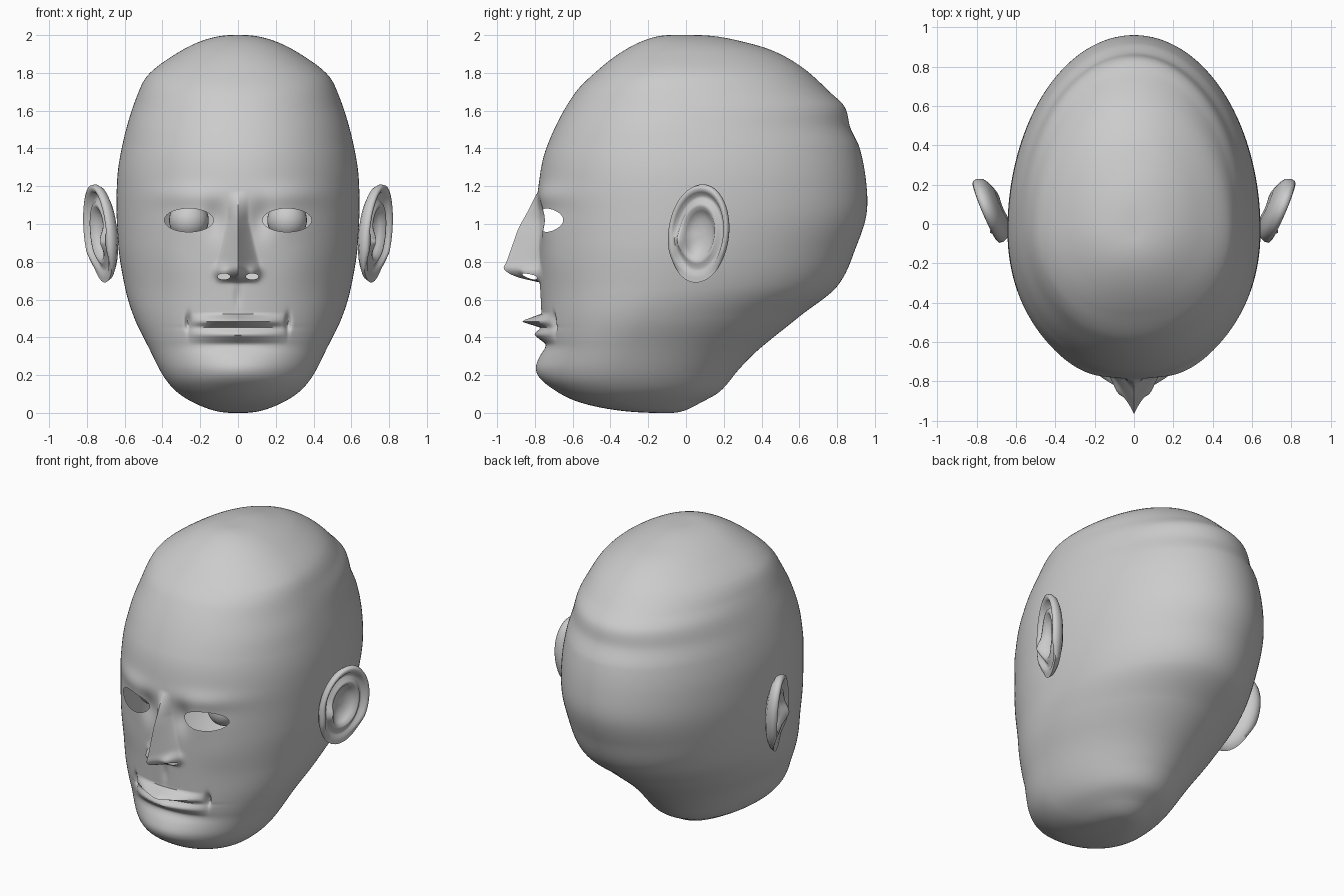
import bpy, bmesh
from math import acos, cos, sin, pi, exp, hypot, radians

if "Cube" in bpy.data.objects:
    bpy.data.objects.remove(bpy.data.objects["Cube"])

grey = bpy.data.materials.new("plain grey")
grey.use_nodes = True
grey.diffuse_color = (0.6, 0.6, 0.6, 1)
grey.node_tree.nodes["Principled BSDF"].inputs["Base Color"].default_value = (0.6, 0.6, 0.6, 1)

# Profiles of the skull: (height, value)
FRONT = [(0, -.15), (.03, -.46), (.075, -.61), (.15, -.71), (.23, -.745), (.34, -.755),
         (.6, -.77), (.8, -.78), (1.0, -.785), (1.2, -.78), (1.4, -.74), (1.69, -.59), (1.82, -.46),
         (1.96, -.25), (2, -.08)]
BACK = [(0, -.08), (.05, .07), (.11, .175), (.23, .28), (.34, .39), (.51, .6), (.67, .8), (.89, .905),
        (1.05, .955), (1.21, .955), (1.4, .92), (1.51, .87), (1.62, .84), (1.7, .76), (1.84, .6),
        (1.925, .44), (1.97, .28), (2, .05)]
WIDTH = [(0, .03), (.03, .18), (.1, .31), (.18, .385), (.34, .47), (.5, .548), (.65, .595), (.9, .635),
         (1.23, .64), (1.45, .605), (1.69, .53), (1.79, .475), (1.9, .33), (1.98, .16), (2, .03)]
NOSE = [(.69, 0), (.72, .12), (.76, .185), (.8, .17), (.89, .135), (.98, .1), (1.08, .045), (1.17, 0)]
# Openings in the face: (x, z, half width, half height)
HOLES = [(.26, 1.02, .13, .062), (.075, .722, .034, .016)]


def clamp(v, lo, hi):
    return max(lo, min(hi, v))


def angle(z):
    return acos(clamp(1 - z, -1, 1))


def curve(keys, z):
    """Smooth interpolation through the keys, spaced by polar angle."""
    pts = [(angle(a), b) for a, b in keys]
    t = clamp(angle(z), pts[0][0], pts[-1][0])
    i = max(k for k in range(len(pts) - 1) if pts[k][0] <= t)

    def slope(k):
        a, b = pts[max(k - 1, 0)], pts[min(k + 1, len(pts) - 1)]
        return (b[1] - a[1]) / (b[0] - a[0])
    (t0, v0), (t1, v1) = pts[i], pts[i + 1]
    h = t1 - t0
    s = (t - t0) / h
    return (v0 * (1 + 2 * s) * (1 - s) ** 2 + slope(i) * h * s * (1 - s) ** 2
            + v1 * s * s * (3 - 2 * s) + slope(i + 1) * h * s * s * (s - 1))


def bump(x, z, cx, cz, rx, rz):
    return exp(-((x - cx) / rx) ** 2 - ((z - cz) / rz) ** 2)


def relief(x, z):
    """Forward height of the facial features."""
    x = abs(x)
    out = 0
    if NOSE[0][0] < z < NOSE[-1][0]:
        w = .055 + .065 * clamp((1.02 - z) / .26, 0, 1)
        out += max(0, curve(NOSE, z)) * max(0, 1 - x / w) ** 1.25
    out += .045 * bump(x, z, .085, .745, .035, .032)
    # brow, eye hollow, lids and cheek
    out += .018 * bump(x, z, .27, 1.15, .18, .06)
    out -= .03 * bump(x, z, .12, 1.02, .06, .09)
    out += .01 * bump(x, z, .27, 1.0, .16, .1)
    out += .01 * bump(x, z, .34, .82, .14, .14)
    # lips, mouth corners and chin
    spread = max(0, 1 - x / .26)
    out += .11 * spread * max(0, 1 - abs(z - .485) / .04)
    out += .045 * spread ** .6 * max(0, 1 - abs(z - .415) / .05)
    out -= .02 * bump(x, z, 0, .452, .2, .01)
    out -= .035 * bump(x, z, .265, .48, .013, .04)
    out -= .01 * bump(x, z, 0, .62, .02, .06)
    out -= .018 * bump(x, z, 0, .355, .24, .035)
    out += .05 * bump(x, z, 0, .22, .26, .09)
    return out


def section(z):
    f, b, w = curve(FRONT, z), curve(BACK, z), curve(WIDTH, z)
    return f, b, w, (f + b) / 2 - .12 * min(1, (b - f) / 1.2)


def face_y(x, z):
    f, b, w, mid = section(z)
    n = 2.08
    return mid + (f - mid) * max(0, 1 - abs(x / w) ** n) ** (1 / n) - relief(x, z)


def finish(bm, name, sharp=60):
    me = bpy.data.meshes.new(name)
    bm.to_mesh(me)
    bm.free()
    ob = bpy.data.objects.new(name, me)
    bpy.context.collection.objects.link(ob)
    me.materials.append(grey)
    bpy.ops.object.select_all(action='DESELECT')
    ob.select_set(True)
    bpy.context.view_layer.objects.active = ob
    bpy.ops.object.shade_smooth_by_angle(angle=radians(sharp))


def skin(bm, rings):
    """Bridge closed rings of vertices and cap both ends."""
    n = len(rings[0])
    for a, b in zip(rings, rings[1:]):
        for j in range(n):
            k = (j + 1) % n
            bm.faces.new((a[j], a[k], b[k], b[j]))
    bm.faces.new(rings[0][::-1])
    bm.faces.new(rings[-1])


# Head: stacked egg-shaped sections, columns denser on the face
bm = bmesh.new()
ROWS, COLS = 260, 260
rings = []
for i in range(ROWS + 1):
    z = 1 - cos(pi * i / ROWS)
    f, b, w, mid = section(z)
    ring = []
    for j in range(COLS):
        u = 2 * j / COLS - 1
        th = pi * (.45 * u + .55 * u ** 3)
        x = w * sin(th)
        y = face_y(x, z) if abs(th) < pi / 2 else mid - (b - mid) * cos(th)
        ring.append(bm.verts.new((x, y, z)))
    rings.append(ring)
skin(bm, rings)

# Cut the eye and nostril openings, then round their edges
for hx, hz, rx, rz in HOLES:
    for side in (-1, 1):
        def reach(p):
            return hypot((p.x - side * hx) / rx, (p.z - hz) / rz)
        gone = [fc for fc in bm.faces if fc.calc_center_median().y < -.4
                and reach(fc.calc_center_median()) < 1]
        edge = {v for fc in gone for v in fc.verts}
        bmesh.ops.delete(bm, geom=gone, context='FACES')
        for v in edge:
            if v.is_valid:
                r = reach(v.co)
                x = side * hx + (v.co.x - side * hx) / r
                z = hz + (v.co.z - hz) / r
                v.co = (x, face_y(x, z), z)
bmesh.ops.recalc_face_normals(bm, faces=bm.faces)
finish(bm, "head")

# Ear cross-section from the back centre, round the rim, into the hollow: (radius, height)
EAR = [(.1, -.05), (.5, -.05), (.8, -.03), (.94, -.012), (1, .014), (.98, .036), (.91, .042),
       (.84, .03), (.78, .005), (.7, .003), (.62, .026), (.54, .026), (.46, .0), (.3, -.025), (.08, -.027)]
for side, label in ((1, "left"), (-1, "right")):
    bm = bmesh.new()
    rings = []
    for r, h in EAR:
        ring = []
        for j in range(64):
            a = 2 * pi * j / 64
            p, q = .172 * r * cos(a), .26 * r * sin(a)
            p, q = p + .1 * q, q - .05 * p
            # the hollow fades towards the lobe, and a small flap guards its front
            lobe = clamp((-q - .1) / .1, 0, 1)
            hh = h * (1 - lobe) + lobe * clamp(h, -.03, .012)
            if h > -.029 and r < .9:
                hh += .035 * bump(p, q, -.11, -.04, .04, .06)
            x = .718 + .38 * p + .06 * q + .92 * hh
            ring.append(bm.verts.new((side * x, .075 + .92 * p - .38 * hh, .95 + q)))
        rings.append(ring)
    skin(bm, rings)
    bmesh.ops.recalc_face_normals(bm, faces=bm.faces)
    finish(bm, label + "_ear", 80)

    # Eyeball set well behind the lids
    bm = bmesh.new()
    bmesh.ops.create_uvsphere(bm, u_segments=32, v_segments=20, radius=.105)
    bmesh.ops.translate(bm, verts=bm.verts, vec=(side * .26, -.51, 1.02))
    finish(bm, label + "_eyeball")
